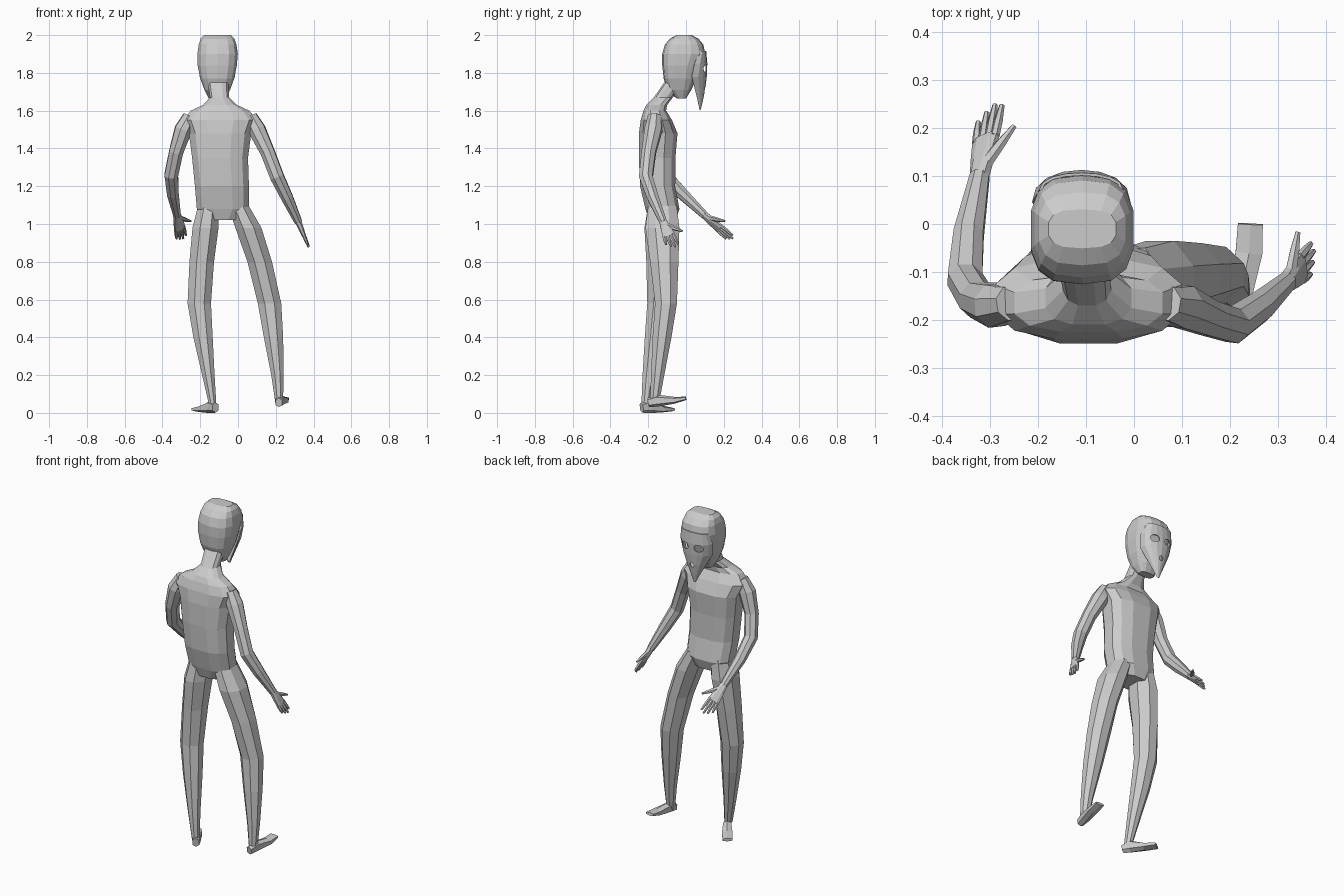
import bpy, bmesh, math
from mathutils import Vector as V

if "Cube" in bpy.data.objects:
    bpy.data.objects.remove(bpy.data.objects["Cube"])


def finish(name, bm):
    bmesh.ops.recalc_face_normals(bm, faces=bm.faces)
    me = bpy.data.meshes.new(name)
    bm.to_mesh(me)
    bm.free()
    ob = bpy.data.objects.new(name, me)
    bpy.context.collection.objects.link(ob)
    return ob


def loft(name, rings, n=8, side=None, p=1.0):
    """Skin rings of (centre, half width, half depth); horizontal unless a side vector is given."""
    bm = bmesh.new()
    loops = []
    pts = [V(r[0]) for r in rings]
    k = math.cos(math.pi / n) ** p
    for i, (c, a, b) in enumerate(rings):
        u, v = V((1, 0, 0)), V((0, 1, 0))
        if side is not None:
            d = (pts[min(i + 1, len(pts) - 1)] - pts[max(i - 1, 0)]).normalized()
            v = d.cross(V(side)).normalized()
            u = v.cross(d)
        loop = []
        for j in range(n):
            t = 2 * math.pi * (j + 0.5) / n
            x = math.copysign(abs(math.cos(t)) ** p, math.cos(t)) / k
            y = math.copysign(abs(math.sin(t)) ** p, math.sin(t)) / k
            loop.append(bm.verts.new(pts[i] + u * a * x + v * b * y))
        loops.append(loop)
    for l0, l1 in zip(loops, loops[1:]):
        for j in range(n):
            m = (j + 1) % n
            bm.faces.new((l0[j], l0[m], l1[m], l1[j]))
    bm.faces.new(loops[0][::-1])
    bm.faces.new(loops[-1])
    return finish(name, bm)


def column(name, rows, n, p):
    return loft(name, [((x, y, z), a, b) for z, x, y, a, b in rows], n, None, p)


# Torso and neck
column("torso", [
    (1.02, -.085, -.125, .09, .07), (1.08, -.08, -.125, .138, .09),
    (1.20, -.085, -.15, .143, .093), (1.35, -.095, -.153, .148, .097),
    (1.48, -.095, -.147, .165, .102), (1.55, -.095, -.157, .195, .083),
    (1.60, -.095, -.165, .155, .06), (1.63, -.095, -.155, .09, .055),
    (1.67, -.098, -.12, .05, .05), (1.75, -.105, -.065, .055, .05)], 12, .75)

# Head
column("head", [
    (1.665, -.11, -.025, .045, .025), (1.71, -.11, -.035, .068, .062),
    (1.77, -.11, -.032, .09, .085), (1.84, -.11, -.026, .104, .098),
    (1.90, -.108, -.012, .107, .112), (1.95, -.108, -.01, .1, .1),
    (1.98, -.108, -.01, .09, .075), (2.0, -.108, -.01, .07, .04)], 14, .7)

# Pointed face mask: curved sheet with eye and mouth openings
bm = bmesh.new()
rows = []
for z, hw, yf, ye in [(1.915, .085, .104, .07), (1.85, .1, .11, .045), (1.78, .09, .107, .03),
                      (1.72, .06, .1, .045), (1.66, .03, .088, .06), (1.605, .004, .075, .072)]:
    row = []
    for i in range(9):
        t = i / 4 - 1
        row.append(bm.verts.new((-.11 + hw * math.sin(t * math.pi / 2), yf - (yf - ye) * t * t, z)))
    rows.append(row)
for r0, r1 in zip(rows, rows[1:]):
    for i in range(8):
        bm.faces.new((r0[i], r0[i + 1], r1[i + 1], r1[i]))
mask = finish("face_mask", bm)
sol = mask.modifiers.new("thickness", "SOLIDIFY")
sol.thickness = .006
sol.offset = 0
for name, x, z, rx, rz in [("left_eye_cutter", -.155, 1.825, .026, .02),
                           ("right_eye_cutter", -.065, 1.825, .026, .02),
                           ("mouth_cutter", -.11, 1.715, .012, .014)]:
    cut = loft(name, [((x, .0, z), rx, rz), ((x, .16, z), rx, rz)], 10, (1, 0, 0))
    cut.hide_render = True
    cut.hide_viewport = True
    cut.display_type = "WIRE"
    mod = mask.modifiers.new(name, "BOOLEAN")
    mod.operation = "DIFFERENCE"
    mod.object = cut

# Legs
sizes = [(1.1, .055, .075), (.98, .069, .09), (.8, .065, .075), (.58, .062, .058),
         (.4, .051, .05), (.2, .033, .035), (.05, .02, .024)]
leg_paths = {
    "left_leg": [(-.155, -.125), (-.172, -.13), (-.192, -.135), (-.205, -.147),
                 (-.185, -.168), (-.157, -.195), (-.135, -.212)],
    "right_leg": [(0, -.125), (.055, -.125), (.115, -.115), (.167, -.106),
                  (.188, -.127), (.209, -.15), (.218, -.167)]}
for name, path in leg_paths.items():
    column(name, [(z, x, y, a, b) for (z, a, b), (x, y) in zip(sizes, path)], 8, 1)

# Feet
loft("left_foot", [((-.118, -.235, .028), .018, .024), ((-.14, -.195, .034), .022, .032),
                   ((-.185, -.13, .021), .029, .017), ((-.225, -.075, .018), .027, .009)], 6, (1, 0, 0), .8)
loft("right_foot", [((.216, -.2, .055), .018, .022), ((.223, -.15, .065), .023, .028),
                    ((.24, -.06, .067), .028, .016), ((.243, 0, .077), .026, .008)], 6, (1, 0, 0), .8)

# Arms
radii = [.035, .045, .037, .036, .031, .02]
arm_paths = {
    "left_arm": [(-.255, -.165, 1.57), (-.29, -.17, 1.5), (-.328, -.158, 1.38),
                 (-.353, -.115, 1.26), (-.345, -.02, 1.16), (-.322, .1, 1.045)],
    "right_arm": [(.065, -.165, 1.57), (.1, -.172, 1.5), (.157, -.197, 1.38),
                  (.207, -.212, 1.25), (.26, -.175, 1.14), (.32, -.12, 1.01)]}
for name, path in arm_paths.items():
    loft(name, [(c, r, r) for c, r in zip(path, radii)], 8, (0, 1, .3))


# Hands: flat palm, four fingers and a thumb
def hand(name, wrist, tip, thumb):
    w, t, th = V(wrist), V(tip), V(thumb)
    d = (t - w).normalized()
    s = (th - w) - d * d.dot(th - w)
    s.normalize()
    length = (t - w).length
    knuckle = w + d * length * .56
    loft(name + "_palm", [(w - d * .01, .019, .017), (w + d * length * .25, .027, .014),
                          (knuckle, .033, .01)], 8, s, .8)
    for i, shorter in enumerate((.03, .012, 0, .01)):
        base = knuckle - d * .008 + s * (i - 1.5) * .0165
        end = t - d * shorter + s * (i - 1.5) * .02
        loft(f"{name}_finger_{i + 1}", [(base, .0085, .0085), ((base + end) / 2, .008, .008),
                                        (end, .005, .005)], 6, s)
    root = w + d * length * .15 + s * .01
    loft(name + "_thumb", [(root, .014, .011), (root.lerp(th, .55), .01, .009),
                           (th, .005, .005)], 6, s)


hand("left_hand", (-.322, .1, 1.045), (-.298, .245, .918), (-.25, .205, 1.015))
hand("right_hand", (.32, -.12, 1.01), (.376, -.066, .875), (.342, -.018, .962))
